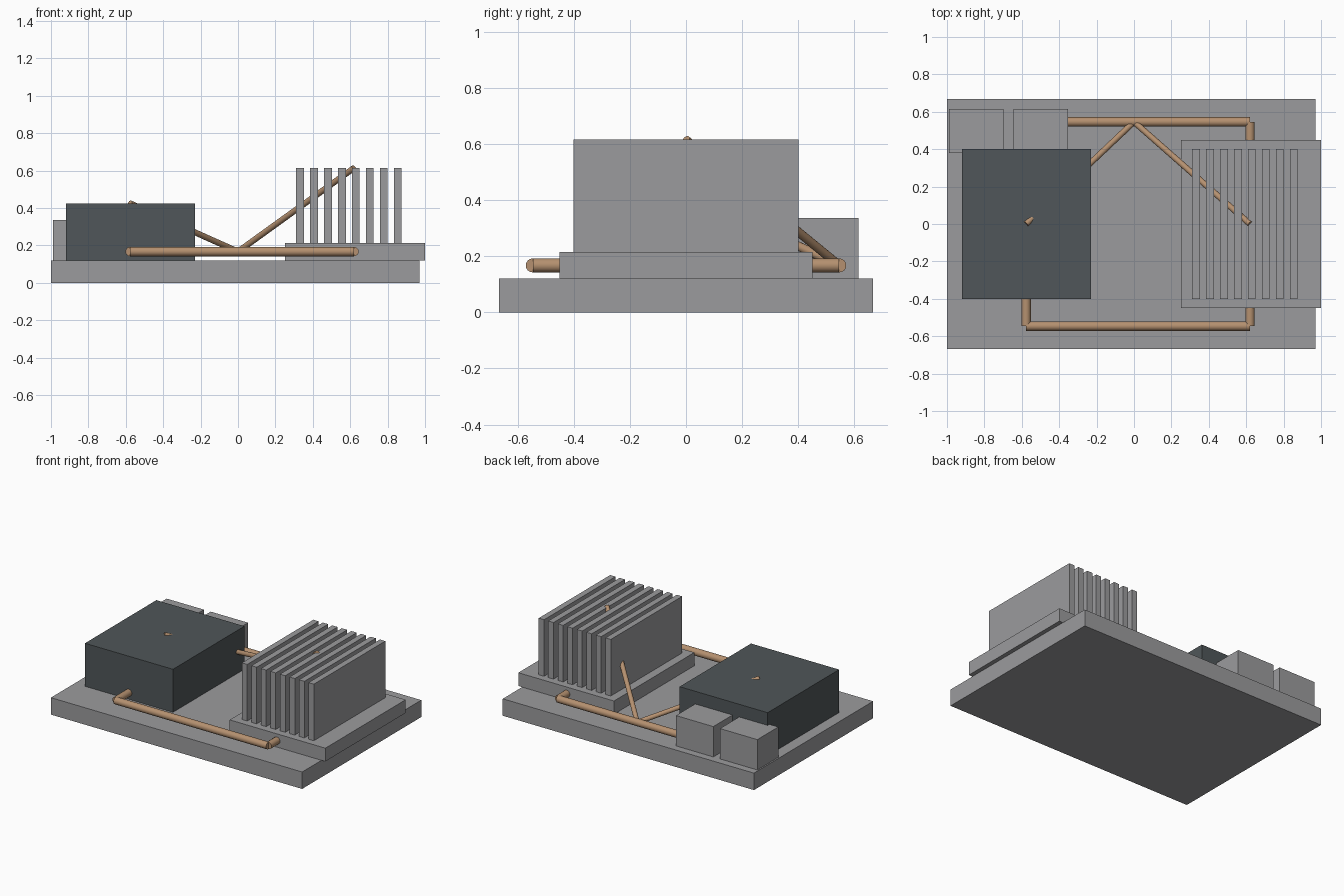
import bpy
from mathutils import Vector

cube = bpy.data.objects.get("Cube")
if cube:
    bpy.data.objects.remove(cube, do_unlink=True)


def make_material(name, rgb):
    mat = bpy.data.materials.new(name)
    mat.use_nodes = True
    mat.diffuse_color = (*rgb, 1)
    mat.node_tree.nodes["Principled BSDF"].inputs["Base Color"].default_value = (*rgb, 1)
    return mat


grey = make_material("metal grey", (0.33, 0.33, 0.34))
dark = make_material("dark slate", (0.08, 0.094, 0.1))
copper = make_material("copper", (0.46, 0.28, 0.16))


def box(name, x, y, z, mat):
    """Box spanning the given (min, max) ranges."""
    spans = (x, y, z)
    bpy.ops.mesh.primitive_cube_add(size=1, location=[(a + b) / 2 for a, b in spans])
    obj = bpy.context.object
    obj.name = name
    obj.scale = [b - a for a, b in spans]
    bpy.ops.object.transform_apply(location=False, rotation=False, scale=True)
    obj.data.materials.append(mat)
    return obj


def pipe(name, start, end, radius):
    """Straight capped pipe between two points."""
    a, b = Vector(start), Vector(end)
    bpy.ops.mesh.primitive_cylinder_add(vertices=16, radius=radius,
                                        depth=(b - a).length, location=(a + b) / 2)
    obj = bpy.context.object
    obj.name = name
    obj.rotation_euler = (b - a).to_track_quat('Z', 'Y').to_euler()
    bpy.ops.object.shade_smooth_by_angle()
    obj.data.materials.append(copper)
    return obj


# Base board and main housing
DECK = 0.12
box("base_board", (-1, 0.97), (-0.667, 0.667), (0, DECK), grey)
box("main_housing", (-0.92, -0.23), (-0.4, 0.4), (DECK, 0.425), dark)

# Two small blocks behind the housing
for side, x in (("right", -0.99), ("left", -0.645)):
    box(f"rear_block_{side}", (x, x + 0.293), (0.38, 0.615), (DECK, 0.335), grey)

# Heat sink: plate with a row of fins
PLATE_TOP = 0.214
box("heat_sink_plate", (0.25, 1), (-0.45, 0.45), (DECK, PLATE_TOP), grey)
for i in range(8):
    x = 0.31 + i * 0.0747
    box(f"heat_sink_fin_{i + 1}", (x, x + 0.042), (-0.4, 0.4), (PLATE_TOP, 0.615), grey)

# Pipe loop along the board, front and back
LEFT, RIGHT, REACH, LEVEL, R = 0.62, -0.577, 0.546, 0.167, 0.025
for name, sign in (("front", -1), ("back", 1)):
    y = sign * REACH
    pipe(f"{name}_long_pipe", (RIGHT, y, LEVEL), (LEFT, y, LEVEL), R)
    for side, x in (("right", RIGHT), ("left", LEFT)):
        pipe(f"{name}_{side}_short_pipe", (x, y, LEVEL), (x, sign * 0.3, LEVEL), R)

# Thin slanted pipes rising from the back pipe
joint = (0, REACH, LEVEL)
pipe("slanted_pipe_right", joint, (RIGHT, 0, 0.425), 0.016)
pipe("slanted_pipe_left", joint, (LEFT, 0, 0.614), 0.016)
